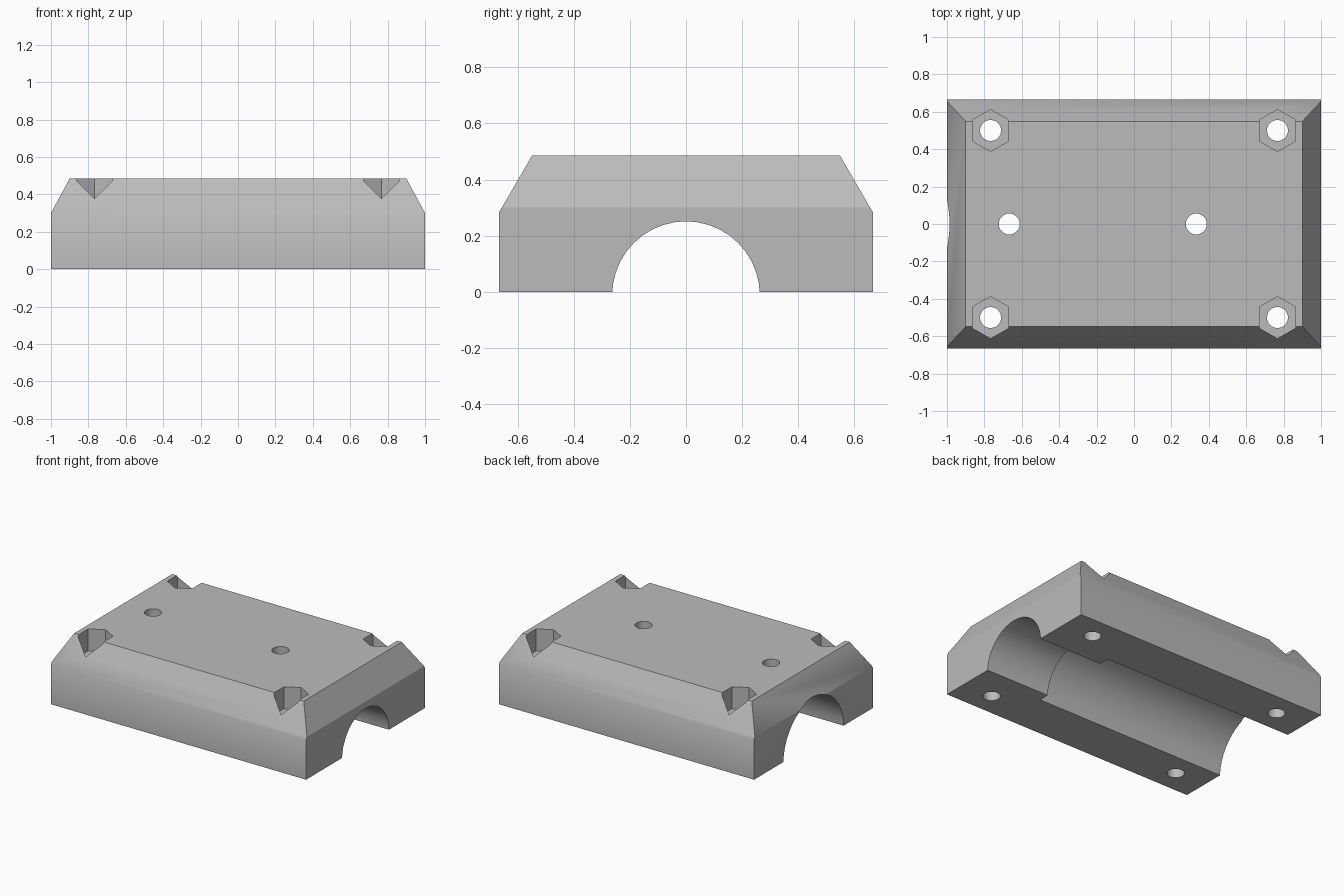
import bpy, bmesh, math
from mathutils import Matrix, Vector

cube = bpy.data.objects.get("Cube")
if cube:
    bpy.data.objects.remove(cube, do_unlink=True)

HALF_X, HALF_Y, HEIGHT = 1.0, 0.666, 0.485
AXIS_Z = -0.012

grey = bpy.data.materials.new("plain grey")
grey.use_nodes = True
grey.diffuse_color = (0.5, 0.5, 0.5, 1)
grey.node_tree.nodes["Principled BSDF"].inputs["Base Color"].default_value = (0.5, 0.5, 0.5, 1)


def make_object(name, bm):
    bmesh.ops.recalc_face_normals(bm, faces=bm.faces)
    mesh = bpy.data.meshes.new(name)
    bm.to_mesh(mesh)
    bm.free()
    mesh.materials.append(grey)
    obj = bpy.data.objects.new(name, mesh)
    bpy.context.collection.objects.link(obj)
    return obj


# Block with all four top edges chamfered
bm = bmesh.new()
bmesh.ops.create_cube(bm, size=1, matrix=Matrix.Translation((0, 0, HEIGHT / 2))
                      @ Matrix.Diagonal((2 * HALF_X, 2 * HALF_Y, HEIGHT, 1)))
for sign in (-1, 1):
    for low, high, along in (
        (Vector((sign * HALF_X, 0, 0.3)), Vector((sign * 0.9, 0, HEIGHT)), Vector((0, 1, 0))),
        (Vector((0, sign * HALF_Y, 0.283)), Vector((0, sign * 0.549, HEIGHT)), Vector((1, 0, 0))),
    ):
        normal = (high - low).cross(along).normalized()
        if normal.z < 0:
            normal.negate()
        bmesh.ops.bisect_plane(bm, geom=bm.verts[:] + bm.edges[:] + bm.faces[:],
                               plane_co=low, plane_no=normal, clear_outer=True)
        bmesh.ops.holes_fill(bm, edges=[e for e in bm.edges if e.is_boundary])
block = make_object("bearing_block", bm)


def cut(name, radius, start, end, sides, turn=0):
    """Remove a straight prism running from start to end."""
    start, end = Vector(start), Vector(end)
    span = end - start
    bm = bmesh.new()
    bmesh.ops.create_cone(bm, cap_ends=True, segments=sides, radius1=radius, radius2=radius,
                          depth=span.length,
                          matrix=Matrix.Translation((start + end) / 2)
                          @ span.to_track_quat("Z", "Y").to_matrix().to_4x4()
                          @ Matrix.Rotation(turn, 4, "Z"))
    cutter = make_object(name, bm)
    cutter.hide_render = True
    mod = block.modifiers.new(name, "BOOLEAN")
    mod.operation, mod.solver, mod.object = "DIFFERENCE", "EXACT", cutter
    bpy.ops.object.select_all(action="DESELECT")
    bpy.context.view_layer.objects.active = block
    block.select_set(True)
    bpy.ops.object.modifier_apply(modifier=name)
    bpy.data.objects.remove(cutter, do_unlink=True)


# Wide bearing channel stopping at a narrower lip
cut("shaft_channel", 0.263, (0, 0, AXIS_Z), (1.2, 0, AXIS_Z), 40)
cut("bearing_channel", 0.338, (-1.2, 0, AXIS_Z), (0.5, 0, AXIS_Z), 40)

# Corner bolt holes with hexagonal nut pockets
for x in (-0.767, 0.767):
    for y in (-0.5, 0.5):
        cut("nut_pocket", 0.112, (x, y, 0.33), (x, y, 0.6), 6)
        cut("bolt_hole", 0.056, (x, y, -0.1), (x, y, 0.6), 32)

# Two holes into the channel
for x in (-0.667, 0.333):
    cut("centre_hole", 0.056, (x, 0, 0.1), (x, 0, 0.6), 32)

# Smooth curved walls, keep hard edges
bpy.ops.object.shade_smooth_by_angle(angle=math.radians(31))
for edge in block.data.edges:
    ends = [block.data.vertices[i].co for i in edge.vertices]
    if all(abs(v.x - HALF_X) < 0.001 and v.z > 0.27 for v in ends):
        edge.use_edge_sharp = True
